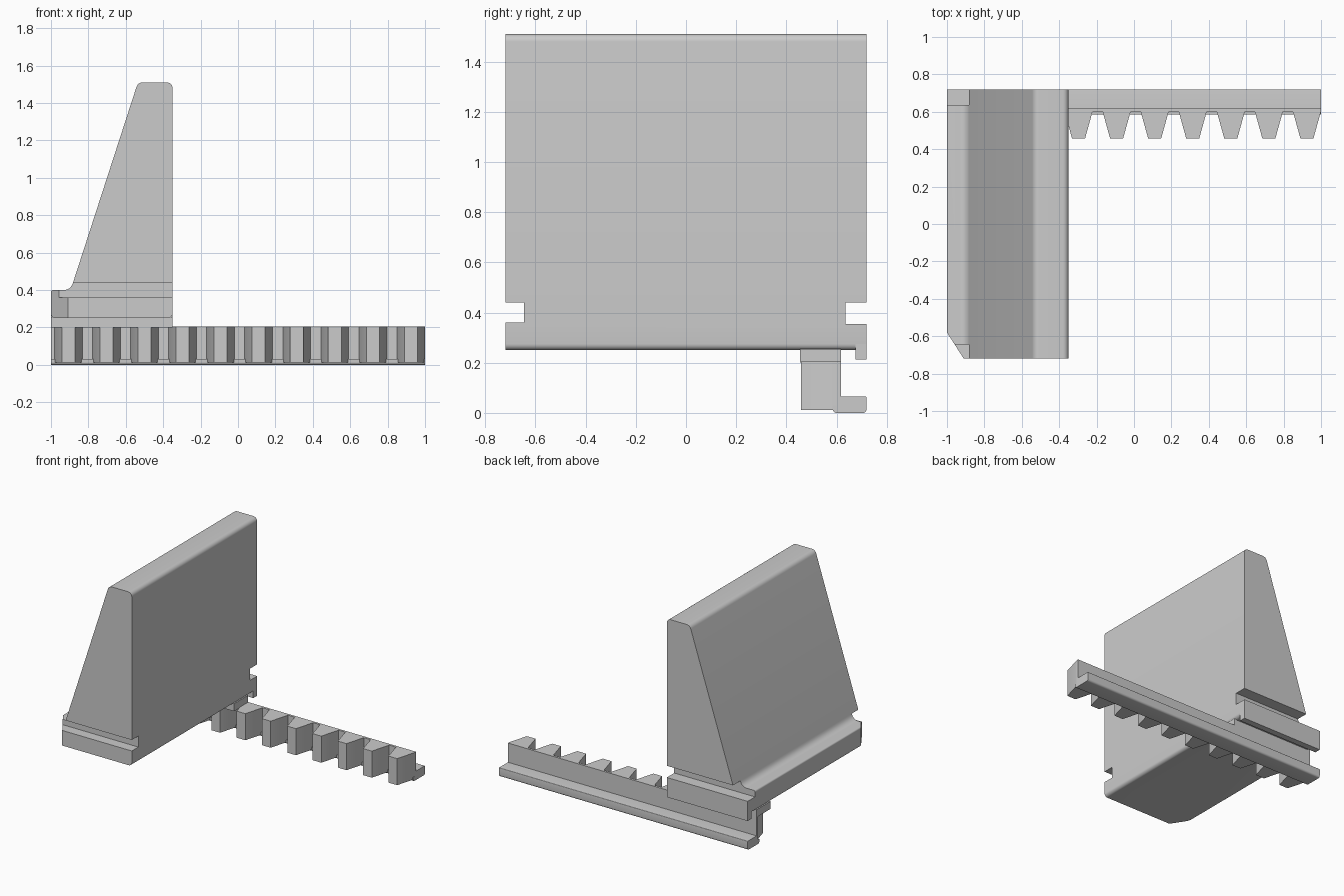
import bpy, bmesh, math
from mathutils import Vector

cube = bpy.data.objects.get("Cube")
if cube:
    bpy.data.objects.remove(cube, do_unlink=True)

grey = bpy.data.materials.new("plain grey")
grey.use_nodes = True
colour = (0.6, 0.6, 0.6, 1)
grey.diffuse_color = colour
grey.node_tree.nodes["Principled BSDF"].inputs["Base Color"].default_value = colour


def fillet(corners, steps=6):
    """Round each (x, y, radius) corner of a closed outline."""
    out = []
    for i, (x, y, r) in enumerate(corners):
        p = Vector((x, y))
        if r == 0:
            out.append(p)
            continue
        a = (Vector(corners[i - 1][:2]) - p).normalized()
        b = (Vector(corners[(i + 1) % len(corners)][:2]) - p).normalized()
        half = a.angle(b) / 2
        centre = p + (a + b).normalized() * (r / math.sin(half))
        start = p + a * (r / math.tan(half)) - centre
        end = p + b * (r / math.tan(half)) - centre
        sweep = math.pi - 2 * half
        for k in range(steps + 1):
            t = k / steps
            v = start * math.sin((1 - t) * sweep) + end * math.sin(t * sweep)
            out.append(centre + v / math.sin(sweep))
    return out


def prism(name, outline, axis, low, high):
    """Extrude an outline along x (yz outline), y (xz) or z (xy)."""
    place = {"x": lambda p, d: (d, p[0], p[1]),
             "y": lambda p, d: (p[0], d, p[1]),
             "z": lambda p, d: (p[0], p[1], d)}[axis]
    bm = bmesh.new()
    ends = [[bm.verts.new(place(p, d)) for p in outline] for d in (low, high)]
    n = len(outline)
    for ring in ends:
        bm.faces.new(ring)
    for i in range(n):
        j = (i + 1) % n
        bm.faces.new((ends[0][i], ends[0][j], ends[1][j], ends[1][i]))
    bmesh.ops.recalc_face_normals(bm, faces=bm.faces)
    mesh = bpy.data.meshes.new(name)
    bm.to_mesh(mesh)
    bm.free()
    mesh.materials.append(grey)
    obj = bpy.data.objects.new(name, mesh)
    bpy.context.collection.objects.link(obj)
    return obj


def select(obj):
    bpy.ops.object.select_all(action="DESELECT")
    obj.select_set(True)
    bpy.context.view_layer.objects.active = obj


def rect(a, b, c, d):
    return [(a, c), (b, c), (b, d), (a, d)]


def cut(obj, cutter):
    cutter.hide_render = True
    select(obj)
    mod = obj.modifiers.new("cut", "BOOLEAN")
    mod.operation = "DIFFERENCE"
    mod.solver = "EXACT"
    mod.object = cutter
    bpy.ops.object.modifier_apply(modifier=mod.name)
    bpy.data.objects.remove(cutter, do_unlink=True)


LEFT, FACE, END = -1.0, -0.35, 0.72

# Wedge-shaped jaw with its foot
jaw = prism("jaw", fillet([
    (LEFT, 0.25, 0.025), (FACE, 0.25, 0.025), (FACE, 1.51, 0.03),
    (-0.535, 1.51, 0.035), (-0.895, 0.4, 0.05), (LEFT, 0.4, 0.012)]),
    "y", -END, END)

# Grooves across both ends, and the clipped foot corner
cut(jaw, prism("front_groove", rect(-1.1, 0, -0.8, -0.645, ), "z", 0.36, 0.44))
cut(jaw, prism("back_groove", rect(-1.1, 0, 0.635, 0.8), "z", 0.355, 0.44))
cut(jaw, prism("corner_clip", [(-1.09, -0.44), (-1.09, -0.86), (-0.82, -0.86)],
               "z", 0.2, 0.42))

# Neck and guide lip joining the jaw to the rack
prism("neck", fillet([(0.455, 0.2, 0), (0.617, 0.2, 0), (0.617, 0.255, 0),
                      (0.455, 0.255, 0)]), "x", LEFT, FACE)
prism("guide_lip", rect(0.675, END, 0.212, 0.28), "x", LEFT, FACE)

# Rack bar with a lower flange
prism("rack_bar", fillet([
    (0.585, 0, 0.015), (END, 0, 0.015), (END, 0.065, 0.005), (0.617, 0.065, 0),
    (0.617, 0.205, 0), (0.6, 0.205, 0), (0.6, 0.03, 0), (0.585, 0.03, 0)]),
    "x", LEFT, 1)

# Row of gear teeth
for i in range(10):
    x = -0.907 + i * 0.2035
    base = 0.075
    prism(f"rack_tooth_{i + 1}", [
        (x - 0.035, 0.458), (x + 0.035, 0.458), (x + base, 0.602),
        (x + base, 0.61), (x - base, 0.61), (x - base, 0.602)],
        "z", 0.012, 0.205)

# Smooth the rounded edges, keep the others sharp
for obj in list(bpy.context.scene.objects):
    if obj.type == "MESH" and obj.data.materials and obj.data.materials[0] == grey:
        select(obj)
        bpy.ops.object.shade_smooth_by_angle(angle=math.radians(25))
